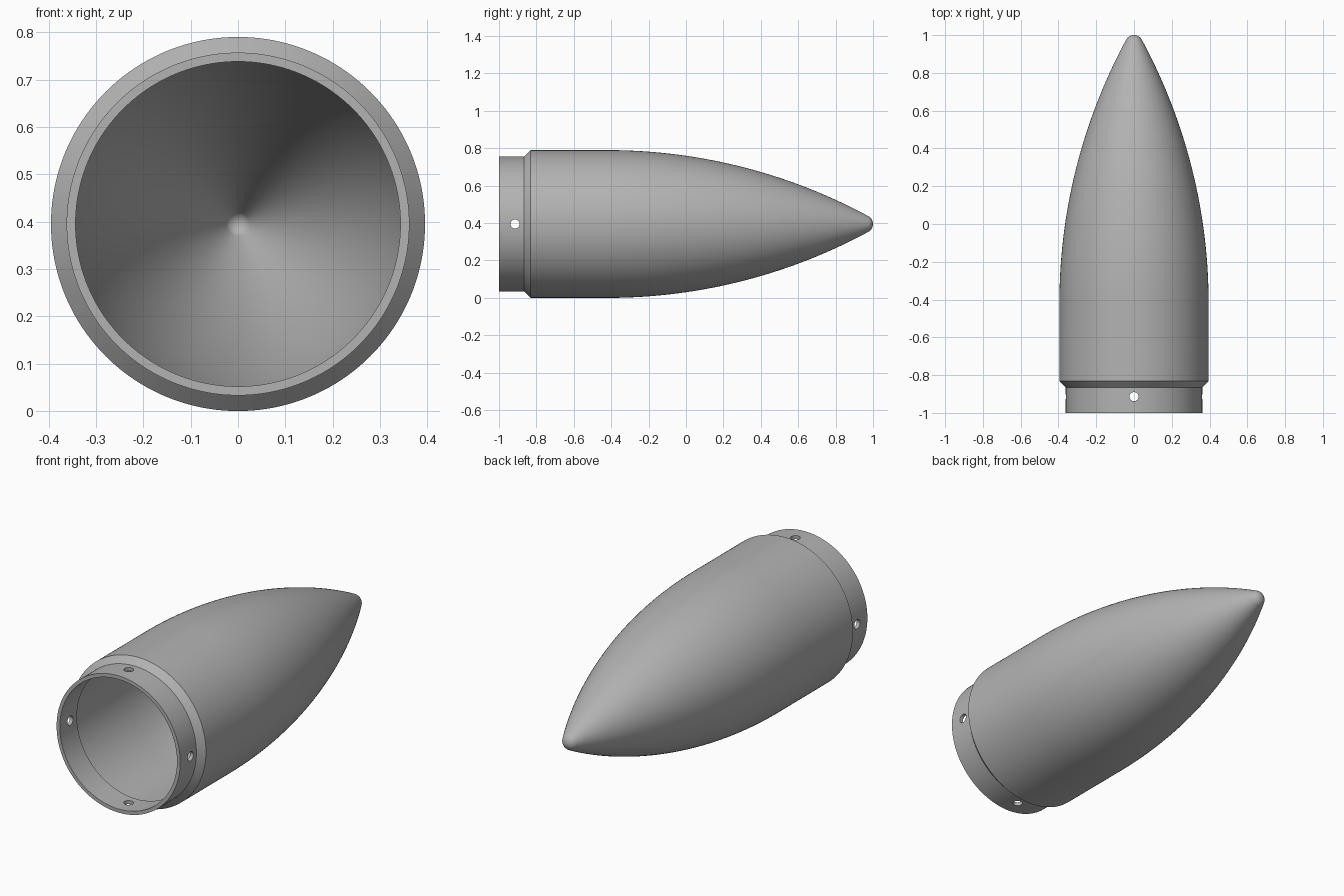
import bpy, bmesh
from math import atan2, cos, sin, pi, sqrt
from mathutils import Matrix, Vector

if "Cube" in bpy.data.objects:
    bpy.data.objects.remove(bpy.data.objects["Cube"], do_unlink=True)

R = 0.395            # body radius
WALL = 0.019         # shell thickness
COLLAR_R = 0.362
OGIVE_Y = -0.42      # where the straight body starts to curve
TIP_R = 0.0475       # radius of the rounded tip
SEGMENTS = 160

# Ogive arc that runs tangent from the body into the tip sphere
tip_y = 1 - TIP_R
reach = tip_y - OGIVE_Y
ogive_r = (reach**2 + R**2 - TIP_R**2) / (2 * (R - TIP_R))
join = atan2(reach, ogive_r - R)


def skin(inset):
    """Profile (radius, y) from the open end to the tip, offset inwards."""
    bevel = inset * 0.41
    pts = [(COLLAR_R - inset, -1), (COLLAR_R - inset, -0.865 + bevel),
           (R - inset, -0.832 + bevel)]
    big, small = ogive_r - inset, TIP_R - inset
    for i in range(49):
        a = join * i / 48
        pts.append((R - ogive_r + big * cos(a), OGIVE_Y + big * sin(a)))
    for i in range(1, 13):
        a = join + (pi / 2 - join) * i / 12
        pts.append((max(small * cos(a), 0), tip_y + small * sin(a)))
    pts[-1] = (0, tip_y + small)
    return pts


def new_object(name, bm):
    mesh = bpy.data.meshes.new(name)
    bm.to_mesh(mesh)
    bm.free()
    obj = bpy.data.objects.new(name, mesh)
    bpy.context.collection.objects.link(obj)
    return obj


# Hollow shell: outer skin, open rim and inner skin spun around the long axis
bm = bmesh.new()
profile = skin(WALL)[::-1] + skin(0)
verts = [bm.verts.new((r, y, R)) for r, y in profile]
edges = [bm.edges.new(pair) for pair in zip(verts, verts[1:])]
bmesh.ops.spin(bm, geom=verts + edges, cent=(0, 0, R), axis=(0, 1, 0),
               angle=2 * pi, steps=SEGMENTS)
bmesh.ops.remove_doubles(bm, verts=bm.verts, dist=0.00005)
bmesh.ops.dissolve_degenerate(bm, edges=bm.edges, dist=0.00001)
bmesh.ops.recalc_face_normals(bm, faces=bm.faces)
cone = new_object("nose_cone_shell", bm)

# Four screw holes through the collar
bm = bmesh.new()
for k in range(4):
    turn = Matrix.Rotation(k * pi / 2, 4, 'Y')
    place = Matrix.Translation((0, -0.914, R)) @ turn @ Matrix.Translation((0, 0, COLLAR_R))
    bmesh.ops.create_cone(bm, cap_ends=True, segments=32, radius1=0.024,
                          radius2=0.024, depth=0.15, matrix=place)
cutter = new_object("hole_cutter", bm)
cutter.hide_render = True

cut = cone.modifiers.new("screw_holes", 'BOOLEAN')
cut.operation = 'DIFFERENCE'
cut.solver = 'EXACT'
cut.object = cutter
bpy.context.view_layer.objects.active = cone
cone.select_set(True)
bpy.ops.object.modifier_apply(modifier=cut.name)
bpy.data.objects.remove(cutter, do_unlink=True)

# Plain grey finish
grey = bpy.data.materials.new("plain_grey")
grey.use_nodes = True
colour = (0.45, 0.45, 0.45, 1)
grey.diffuse_color = colour
grey.node_tree.nodes["Principled BSDF"].inputs["Base Color"].default_value = colour
cone.data.materials.clear()
cone.data.materials.append(grey)

bpy.ops.object.shade_smooth_by_angle(angle=pi / 6)
